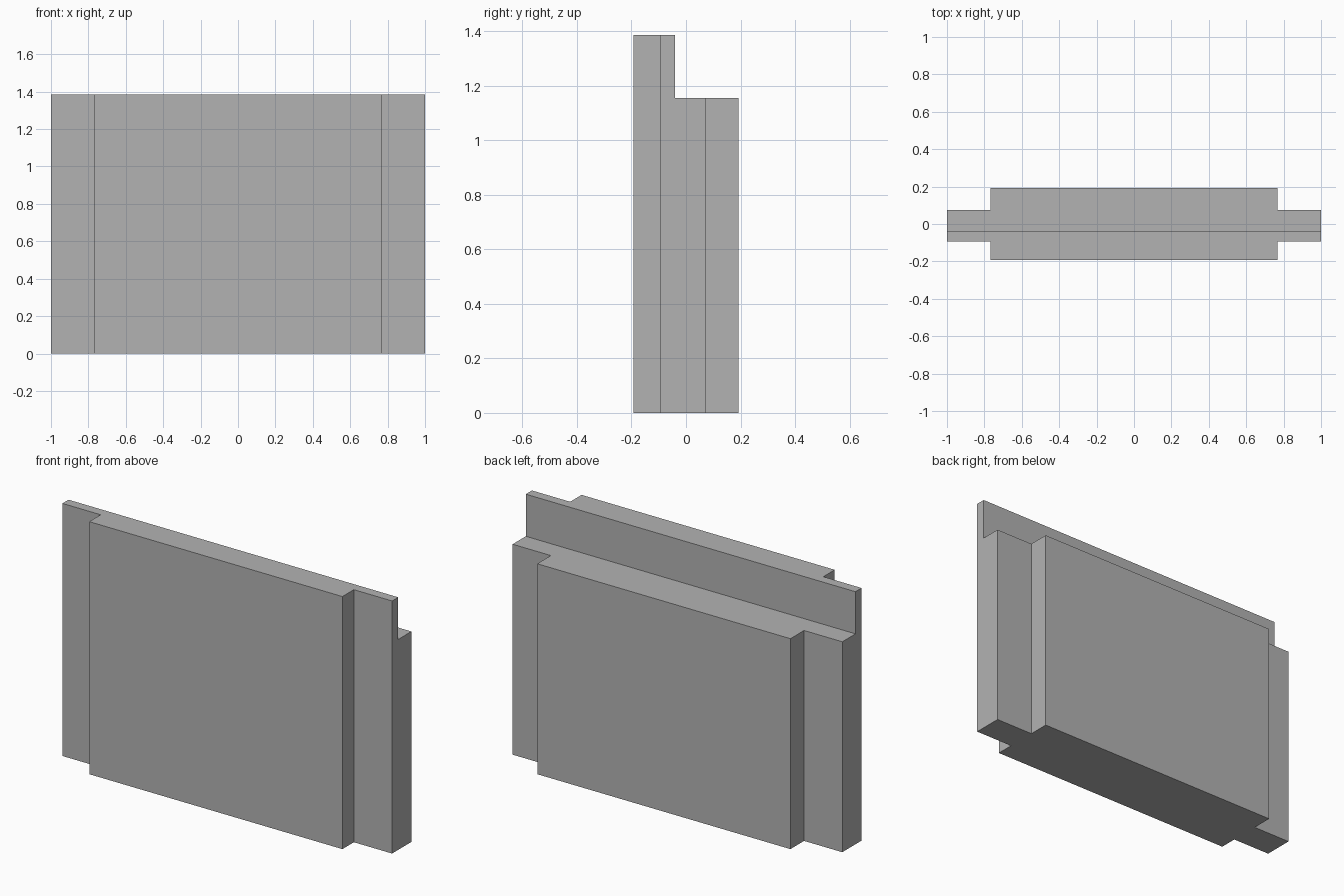
import bpy
import bmesh

cube = bpy.data.objects.get("Cube")
if cube:
    bpy.data.objects.remove(cube, do_unlink=True)

HALF_LENGTH, HALF_BODY = 1.0, 0.768
FRONT, TONGUE_FRONT, STEP, TONGUE_BACK, BACK = -0.192, -0.093, -0.04, 0.074, 0.192
LOW_TOP, HIGH_TOP = 1.154, 1.385


def material(name, color):
    mat = bpy.data.materials.new(name)
    mat.use_nodes = True
    mat.diffuse_color = color
    mat.node_tree.nodes["Principled BSDF"].inputs["Base Color"].default_value = color
    return mat


def mirrored(points):
    """Close a half outline across x = 0."""
    return points + [(-x, y) for x, y in reversed(points)]


def raise_face(bm, face, height):
    """Extrude a face straight up to a height and return the new top."""
    top = bmesh.ops.extrude_face_region(bm, geom=[face])["geom"]
    for v in (g for g in top if isinstance(g, bmesh.types.BMVert)):
        v.co.z = height
    return next(g for g in top if isinstance(g, bmesh.types.BMFace))


# Plan outlines of the tall front layer and the shorter back layer
front_plan = mirrored([(HALF_BODY, FRONT), (HALF_BODY, TONGUE_FRONT),
                       (HALF_LENGTH, TONGUE_FRONT), (HALF_LENGTH, STEP)])
back_plan = mirrored([(HALF_LENGTH, STEP), (HALF_LENGTH, TONGUE_BACK),
                      (HALF_BODY, TONGUE_BACK), (HALF_BODY, BACK)])

# One stepped panel: whole plan up to the ledge, then the front layer higher
bm = bmesh.new()
plan = mirrored([(HALF_BODY, FRONT), (HALF_BODY, TONGUE_FRONT),
                 (HALF_LENGTH, TONGUE_FRONT), (HALF_LENGTH, STEP),
                 (HALF_LENGTH, TONGUE_BACK), (HALF_BODY, TONGUE_BACK),
                 (HALF_BODY, BACK)])
base = bm.faces.new([bm.verts.new((x, y, 0)) for x, y in plan])
bottom = base.copy(verts=False, edges=False)
ledge = raise_face(bm, base, LOW_TOP)
if base.is_valid:
    bm.faces.remove(base)
step_ends = [v for v in ledge.verts if abs(v.co.y - STEP) < 0.001]
back_top, _ = bmesh.utils.face_split(ledge, step_ends[0], step_ends[1])
front_top = min((f for f in bm.faces if all(v.co.z > 1 for v in f.verts)),
                key=lambda f: f.calc_center_median().y)
raise_face(bm, front_top, HIGH_TOP)
if front_top.is_valid:
    bm.faces.remove(front_top)
bmesh.ops.recalc_face_normals(bm, faces=bm.faces)

mesh = bpy.data.meshes.new("stepped_panel")
bm.to_mesh(mesh)
bm.free()
mesh.materials.append(material("plain grey", (0.45, 0.45, 0.45, 1)))
panel = bpy.data.objects.new("stepped_panel", mesh)
bpy.context.collection.objects.link(panel)
